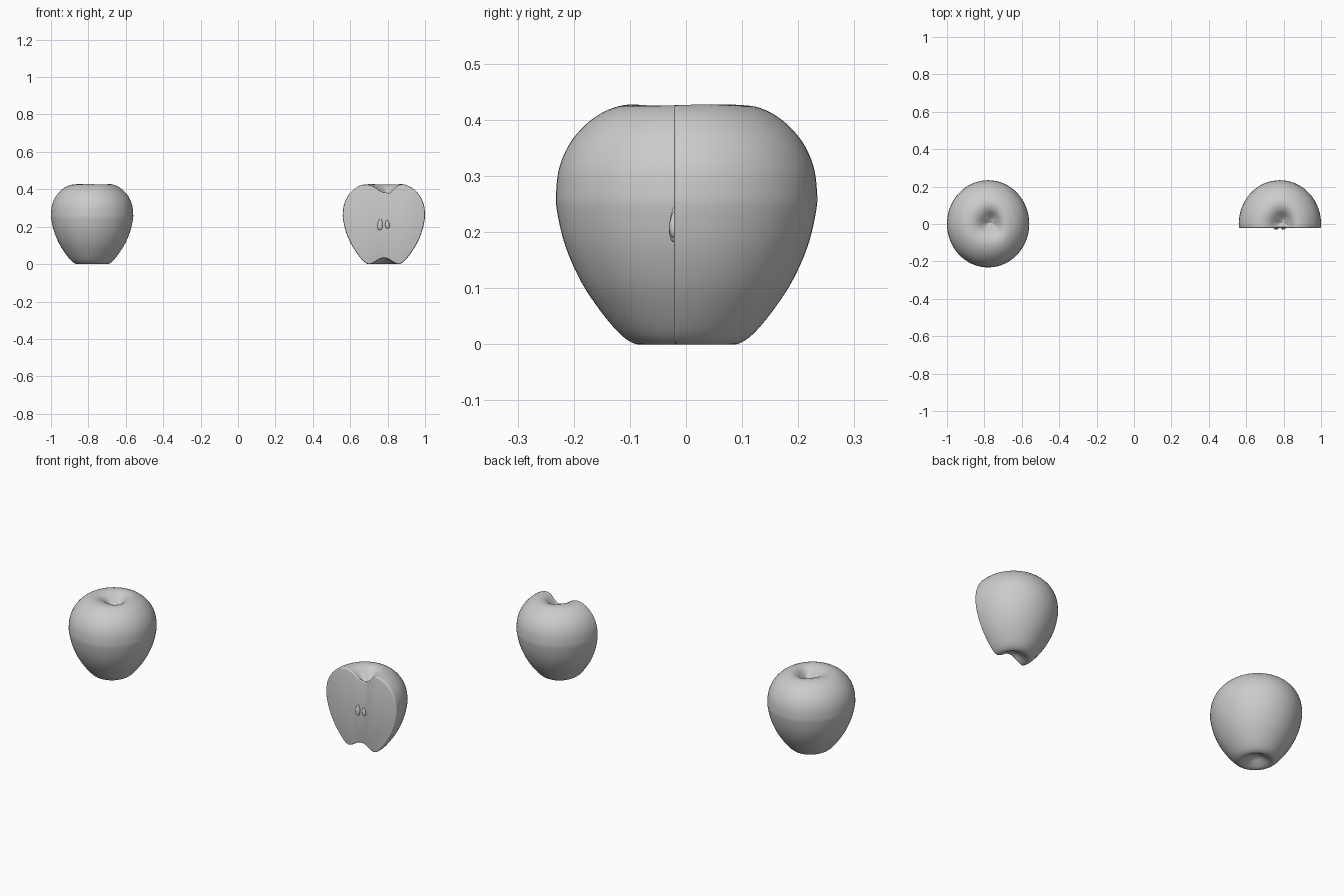
import bpy, bmesh, math
from mathutils import Vector

if "Cube" in bpy.data.objects:
    bpy.data.objects.remove(bpy.data.objects["Cube"])

# Apple profile (radius, height) from the bottom dimple to the stem pit
PROFILE = [(0, .034), (.025, .029), (.052, .013), (.074, .002), (.092, .001), (.117, .017),
           (.150, .055), (.187, .110), (.216, .175), (.231, .238), (.2325, .272), (.226, .318),
           (.205, .363), (.170, .400), (.132, .421), (.098, .426), (.067, .416),
           (.040, .394), (.018, .376), (0, .370)]


def smooth_curve(pts, steps):
    # Catmull-Rom through the points, mirrored over the axis at both ends
    p = [Vector(q) for q in pts]
    p = [Vector((-p[1].x, p[1].y))] + p + [Vector((-p[-2].x, p[-2].y))]
    out = []
    for i in range(1, len(p) - 2):
        a, b, c, d = p[i - 1:i + 3]
        for k in range(steps):
            t = k / steps
            out.append(.5 * (2 * b + (c - a) * t + (2 * a - 5 * b + 4 * c - d) * t * t
                             + (3 * b - a - 3 * c + d) * t ** 3))
    return out + [p[-2]]


def lathe(pts, segs, steps):
    bm = bmesh.new()
    curve = smooth_curve(pts, steps)
    first = bm.verts.new((0, 0, curve[0].y))
    last = bm.verts.new((0, 0, curve[-1].y))
    rings = [[bm.verts.new((q.x * math.cos(2 * math.pi * j / segs),
                            q.x * math.sin(2 * math.pi * j / segs), q.y))
              for j in range(segs)] for q in curve[1:-1]]
    for j in range(segs):
        k = (j + 1) % segs
        bm.faces.new((first, rings[0][k], rings[0][j]))
        bm.faces.new((last, rings[-1][j], rings[-1][k]))
        for lo, hi in zip(rings, rings[1:]):
            bm.faces.new((lo[j], lo[k], hi[k], hi[j]))
    return bm


def finish(bm, name, loc):
    bmesh.ops.recalc_face_normals(bm, faces=bm.faces[:])
    me = bpy.data.meshes.new(name)
    bm.to_mesh(me)
    bm.free()
    for p in me.polygons:
        p.use_smooth = True
    me.set_sharp_from_angle(angle=math.radians(50))
    ob = bpy.data.objects.new(name, me)
    ob.location = loc
    bpy.context.collection.objects.link(ob)
    return ob


def apple():
    bm = lathe(PROFILE, 64, 4)
    for v in bm.verts:
        r, a = math.hypot(v.co.x, v.co.y), math.atan2(v.co.y, v.co.x)
        v.co.x *= .944
        # Gentle unevenness around the stem pit, which sits slightly off centre
        if v.co.z > .36 and r < .13:
            w = (1 - r / .13)
            v.co.x += .018 * w
            v.co.y += .008 * w
            v.co.z += .006 * math.sin(3 * a + .6) * w * min(1, r / .03)
    return bm


# Whole apple
finish(apple(), "whole_apple", (-.78, .001, 0))

# Half apple: slice, cap and round the rim of the cut
CUT = -.016
bm = apple()
bmesh.ops.bisect_plane(bm, geom=bm.verts[:] + bm.edges[:] + bm.faces[:], dist=1e-5,
                       plane_co=(0, CUT, 0), plane_no=(0, -1, 0), clear_outer=True)
bmesh.ops.remove_doubles(bm, verts=bm.verts[:], dist=.0015)
rim = [e for e in bm.edges if e.is_boundary]
cap = bmesh.ops.contextual_create(bm, geom=rim)["faces"]
bmesh.ops.recalc_face_normals(bm, faces=bm.faces[:])
for thickness, y in ((.001, CUT - .003), (.0018, CUT - .005), (.003, CUT - .006)):
    bmesh.ops.inset_region(bm, faces=cap, thickness=thickness, use_even_offset=True,
                           use_boundary=True)
    for f in cap:
        for v in f.verts:
            v.co.y = y
finish(bm, "half_apple", (.78, .001, 0))

# Teardrop seeds set into the cut face
SEED = [(0, -.5), (.32, -.44), (.5, -.2), (.46, .08), (.26, .36), (0, .52)]
for name, x, z, w, h, tilt in (("seed_left", .760, .213, .028, .062, .06),
                               ("seed_right", .798, .213, .023, .046, -.1)):
    ob = finish(lathe(SEED, 20, 3), name, (x, -.021, z))
    ob.scale = (w, .018, h)
    ob.rotation_euler = (0, tilt, 0)
